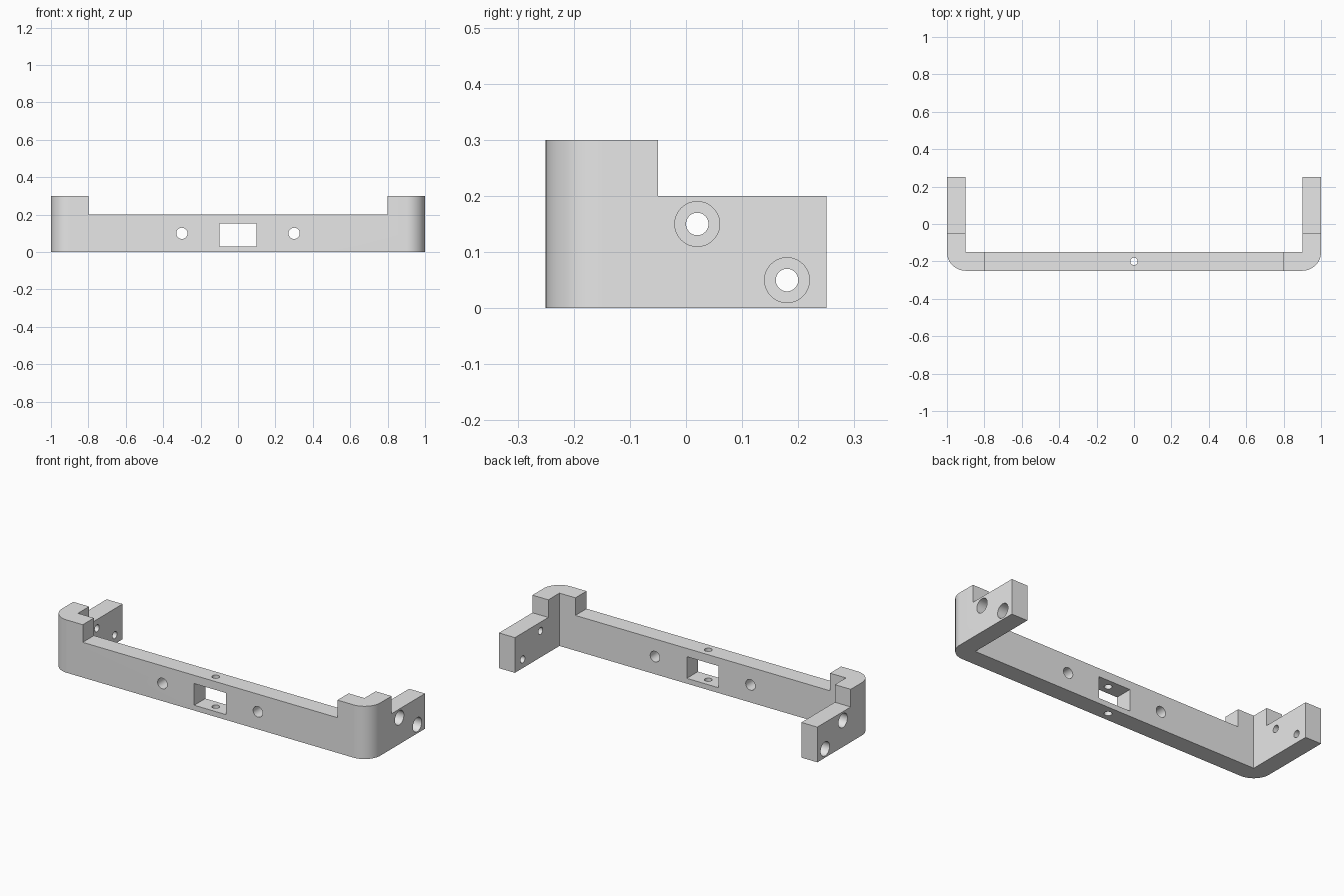
import bpy, bmesh, math
from mathutils import Matrix, Vector

default = bpy.data.objects.get("Cube")
if default:
    bpy.data.objects.remove(default, do_unlink=True)

grey = bpy.data.materials.new("light grey")
grey.use_nodes = True
grey.diffuse_color = (0.8, 0.8, 0.8, 1)
grey.node_tree.nodes["Principled BSDF"].inputs["Base Color"].default_value = (0.8, 0.8, 0.8, 1)

WALL, RADIUS, TOP, RAIL_TOP = 0.1, 0.1, 0.3, 0.2


def add_object(name, bm):
    bmesh.ops.recalc_face_normals(bm, faces=bm.faces)
    mesh = bpy.data.meshes.new(name)
    bm.to_mesh(mesh)
    bm.free()
    mesh.materials.append(grey)
    obj = bpy.data.objects.new(name, mesh)
    bpy.context.collection.objects.link(obj)
    return obj


def box(lo, hi):
    lo, hi = Vector(lo), Vector(hi)
    bm = bmesh.new()
    bmesh.ops.create_cube(bm, size=1, matrix=Matrix.Translation((lo + hi) / 2)
                          @ Matrix.Diagonal((*(hi - lo), 1)))
    return bm


def cylinder(centre, axis, radius, depth):
    turn = Vector(axis).to_track_quat('Z', 'Y').to_matrix().to_4x4()
    bm = bmesh.new()
    bmesh.ops.create_cone(bm, cap_ends=True, segments=48, radius1=radius, radius2=radius,
                          depth=depth, matrix=Matrix.Translation(centre) @ turn)
    return bm


# U-shaped plan with rounded outer front corners
corner = [(1 - RADIUS + RADIUS * math.sin(a), -0.25 + RADIUS - RADIUS * math.cos(a))
          for a in (math.pi / 2 * i / 16 for i in range(17))]
half = [(0, -0.25)] + corner + [(1, 0.25), (1 - WALL, 0.25), (1 - WALL, -0.25 + WALL)]
plan = half + [(-x, y) for x, y in reversed(half[1:])]
bm = bmesh.new()
base = bm.faces.new([bm.verts.new((x, y, 0)) for x, y in plan])
extruded = bmesh.ops.extrude_face_region(bm, geom=[base])["geom"]
bmesh.ops.translate(bm, vec=(0, 0, TOP),
                    verts=[v for v in extruded if isinstance(v, bmesh.types.BMVert)])
bracket = add_object("bracket", bm)

# Lowered rail and arm tops, which leave the raised corners
cuts = [box((-0.8, -0.4, RAIL_TOP), (0.8, 0, 0.5)),
        box((-1.2, -0.05, RAIL_TOP), (1.2, 0.4, 0.5))]

# Central window and the vertical pin hole
cuts += [box((-0.1, -0.4, 0.03), (0.1, 0, 0.153)),
         cylinder((0, -0.2, 0.1), (0, 0, 1), 0.02, 0.6)]

# Front holes and counterbored arm holes
for side in (-1, 1):
    cuts.append(cylinder((0.3 * side, -0.2, 0.1), (0, 1, 0), 0.03, 0.3))
    for y, z in ((0.02, 0.15), (0.18, 0.05)):
        cuts.append(cylinder((0.95 * side, y, z), (1, 0, 0), 0.02, 0.3))
        cuts.append(cylinder((1.04 * side, y, z), (1, 0, 0), 0.04, 0.2))

bpy.context.view_layer.objects.active = bracket
for shape in cuts:
    cutter = add_object("cutter", shape)
    cutter.hide_render = True
    cut = bracket.modifiers.new("cut", 'BOOLEAN')
    cut.operation = 'DIFFERENCE'
    cut.solver = 'EXACT'
    cut.object = cutter
    bpy.ops.object.modifier_apply(modifier=cut.name)
    bpy.data.objects.remove(cutter, do_unlink=True)

# Smooth curved walls, sharp edges elsewhere
bpy.ops.object.select_all(action='DESELECT')
bracket.select_set(True)
bpy.ops.object.shade_smooth_by_angle(angle=math.radians(30))
